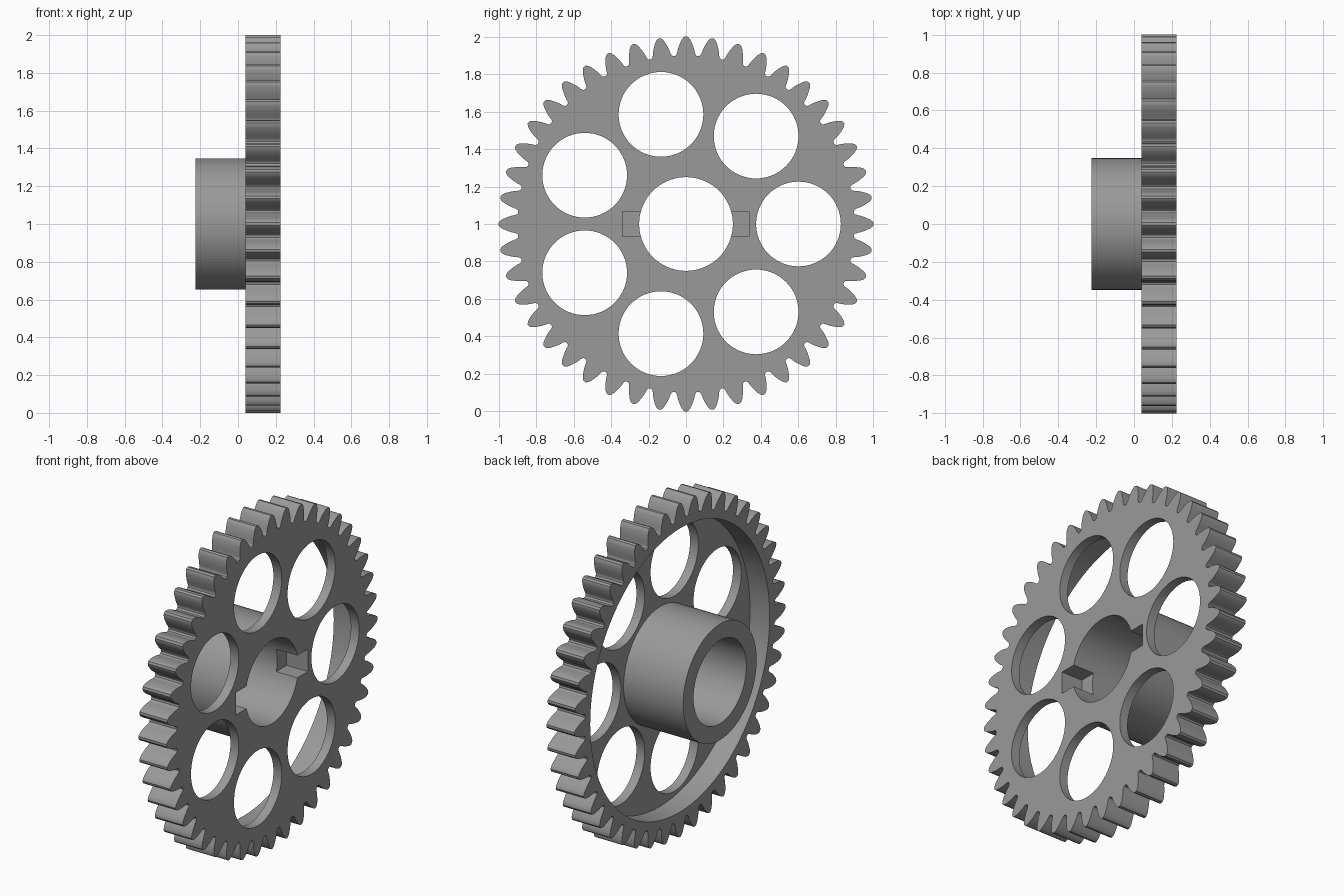
import bpy, bmesh, math

if "Cube" in bpy.data.objects:
    bpy.data.objects.remove(bpy.data.objects["Cube"])

TEETH, HOLES = 44, 7
FACE, BACK, WEB, HUB_END = 0.225, 0.04, 0.17, -0.225   # x positions along the axle

steel = bpy.data.materials.new("steel grey")
steel.diffuse_color = (0.32, 0.32, 0.32, 1)
steel.use_nodes = True
steel.node_tree.nodes["Principled BSDF"].inputs["Base Color"].default_value = steel.diffuse_color


def prism(name, outline, x0, x1):
    """Extrude a closed (y, z) outline along x; the axle sits at z = 1."""
    bm = bmesh.new()
    face = bm.faces.new([bm.verts.new((x0, y, z + 1)) for y, z in outline])
    top = bmesh.ops.extrude_face_region(bm, geom=[face])["geom"]
    bmesh.ops.translate(bm, vec=(x1 - x0, 0, 0),
                        verts=[v for v in top if isinstance(v, bmesh.types.BMVert)])
    bmesh.ops.recalc_face_normals(bm, faces=bm.faces)
    mesh = bpy.data.meshes.new(name)
    bm.to_mesh(mesh)
    bm.free()
    mesh.materials.append(steel)
    obj = bpy.data.objects.new(name, mesh)
    bpy.context.collection.objects.link(obj)
    return obj


def circle(r, n=72, cy=0, cz=0):
    return [(cy + r * math.cos(2 * math.pi * i / n), cz + r * math.sin(2 * math.pi * i / n))
            for i in range(n)]


def combine(target, tool, operation):
    mod = target.modifiers.new("cut", "BOOLEAN")
    mod.operation, mod.solver, mod.object = operation, "EXACT", tool
    bpy.context.view_layer.objects.active = target
    bpy.ops.object.modifier_apply(modifier=mod.name)
    bpy.data.objects.remove(tool)


# Toothed rim: (radius, half width) down one flank, mirrored for the other
flank = [(1.0, 0.007), (0.993, 0.016), (0.98, 0.025), (0.957, 0.035),
         (0.935, 0.043), (0.912, 0.048), (0.902, 0.052), (0.897, 0.058)]
tooth = [(r, -w) for r, w in reversed(flank)] + flank
outline = []
for i in range(TEETH):
    a = 2 * math.pi * i / TEETH
    c, s = math.cos(a), math.sin(a)
    outline += [(r * c - w * s, r * s + w * c) for r, w in tooth]
gear = prism("gear_wheel", outline, BACK, FACE)

# Recessed back, leaving a thin web, then the hub standing out of it
combine(gear, prism("recess", circle(0.85, 96), BACK - 0.1, WEB), "DIFFERENCE")
combine(gear, prism("hub", circle(0.348), HUB_END, FACE - 0.02), "UNION")
combine(gear, prism("bore", circle(0.25), -0.5, 0.5), "DIFFERENCE")

# Ring of lightening holes
for i in range(HOLES):
    a = 2 * math.pi * i / HOLES
    hole = prism("hole", circle(0.226, 64, 0.6 * math.cos(a), 0.6 * math.sin(a)), 0, 0.5)
    combine(gear, hole, "DIFFERENCE")

# Two blind key slots beside the bore
for side in (-1, 1):
    slot = [(side * 0.2, -0.067), (side * 0.34, -0.067), (side * 0.34, 0.067), (side * 0.2, 0.067)]
    combine(gear, prism("slot", slot, FACE - 0.14, 0.5), "DIFFERENCE")

# Smooth round walls with crisp edges
bpy.ops.object.select_all(action="DESELECT")
gear.select_set(True)
bpy.context.view_layer.objects.active = gear
bpy.ops.object.shade_smooth_by_angle(angle=math.radians(30))
